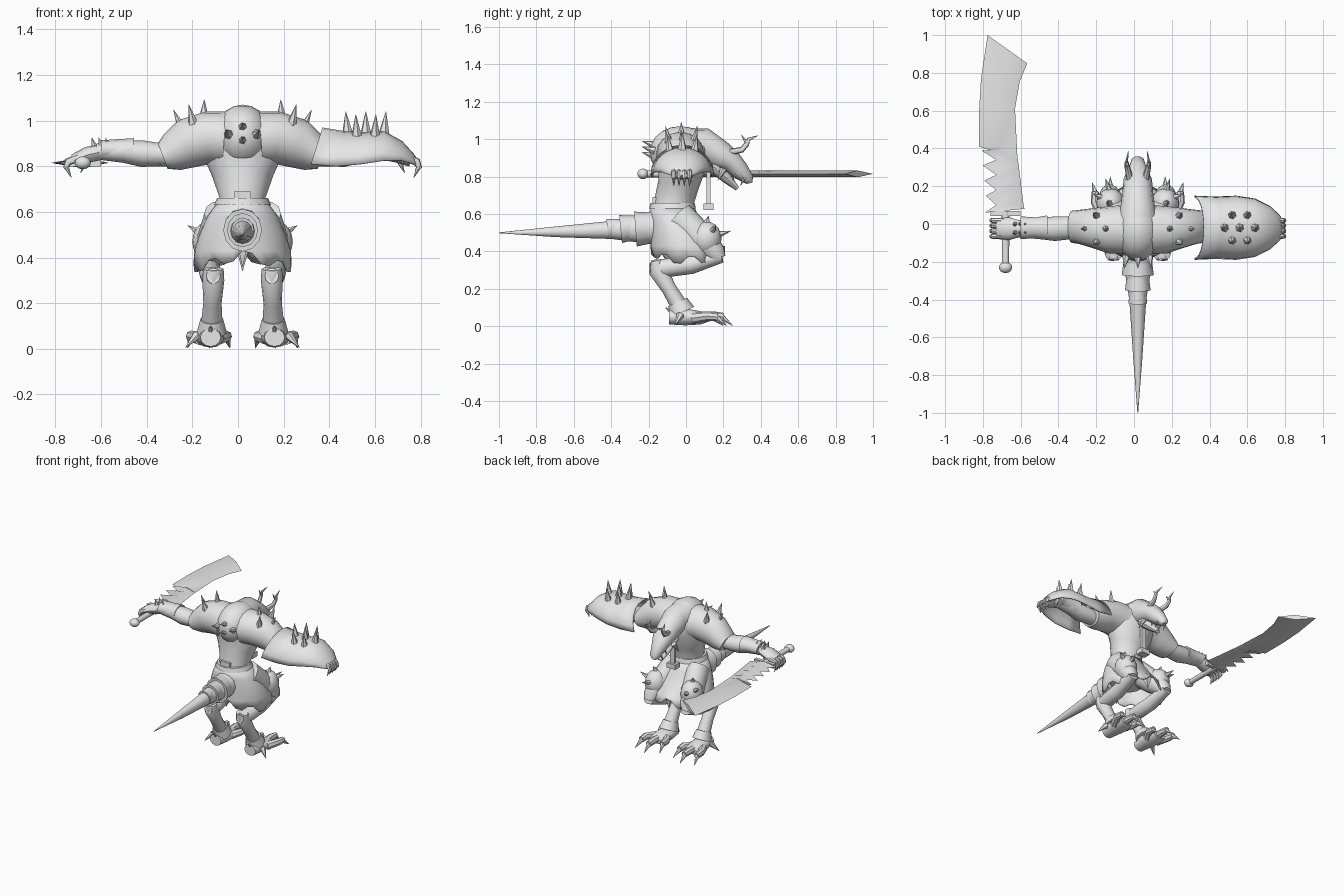
import bpy, bmesh
from math import sin, cos, pi, radians
from mathutils import Vector

old = bpy.data.objects.get("Cube")
if old:
    bpy.data.objects.remove(old, do_unlink=True)

grey = bpy.data.materials.new("plain grey")
grey.use_nodes = True
grey.diffuse_color = (0.8, 0.8, 0.8, 1)
grey.node_tree.nodes["Principled BSDF"].inputs["Base Color"].default_value = grey.diffuse_color

MID = 0.02  # the body's own centre line
X, Y = Vector((1, 0, 0)), Vector((0, 1, 0))


def loft(bm, rings, cyclic=True, caps=True):
    """Skin a list of equal-length point rings."""
    rows = [[bm.verts.new(p) for p in ring] for ring in rings]
    count = len(rows[0])
    for low, high in zip(rows, rows[1:]):
        for i in range(count if cyclic else count - 1):
            j = (i + 1) % count
            bm.faces.new((low[i], low[j], high[j], high[i]))
    if caps:
        bm.faces.new(rows[0][::-1])
        bm.faces.new(rows[-1])


def tube(bm, points, ref=X, sides=12):
    """Elliptical tube; each point is x, y, z, half size along ref, half size across."""
    centres = [Vector(p[:3]) for p in points]
    rings = []
    for i, (c, p) in enumerate(zip(centres, points)):
        along = (centres[min(i + 1, len(points) - 1)] - centres[max(i - 1, 0)]).normalized()
        side = (ref - along * ref.dot(along)).normalized()
        up = along.cross(side)
        rings.append([c + side * p[3] * cos(a) + up * p[4] * sin(a)
                      for a in (2 * pi * k / sides for k in range(sides))])
    loft(bm, rings)


def spike(bm, base, tip, radius, sides=6):
    axis = Vector(tip) - Vector(base)
    tube(bm, [(*base, radius, radius), (*tip, 0.001, 0.001)], axis.orthogonal(), sides)


def ball(bm, centre, size):
    made = bmesh.ops.create_uvsphere(bm, u_segments=16, v_segments=10, radius=1)["verts"]
    bmesh.ops.scale(bm, vec=size, verts=made)
    bmesh.ops.translate(bm, vec=centre, verts=made)


def box(bm, centre, size):
    made = bmesh.ops.create_cube(bm, size=1)["verts"]
    bmesh.ops.scale(bm, vec=size, verts=made)
    bmesh.ops.translate(bm, vec=centre, verts=made)


def finish(name, bm, thickness=0):
    bmesh.ops.recalc_face_normals(bm, faces=bm.faces)
    mesh = bpy.data.meshes.new(name)
    bm.to_mesh(mesh)
    bm.free()
    mesh.materials.append(grey)
    ob = bpy.data.objects.new(name, mesh)
    bpy.context.collection.objects.link(ob)
    bpy.ops.object.select_all(action="DESELECT")
    ob.select_set(True)
    bpy.context.view_layer.objects.active = ob
    bpy.ops.object.shade_smooth_by_angle(angle=radians(40))
    if thickness:
        ob.modifiers.new("thickness", "SOLIDIFY").thickness = thickness
    return ob


def tube_part(name, points, ref=X, sides=12):
    bm = bmesh.new()
    tube(bm, points, ref, sides)
    return finish(name, bm)


def middle(points):
    return [(MID, *p) for p in points]


# Torso and tail
tube_part("torso", middle([(-.05, .48, .13, .1), (-.07, .58, .12, .11), (-.065, .66, .1, .105),
                           (-.04, .76, .135, .11), (-.02, .86, .18, .13),
                           (-.02, .96, .18, .14), (-.01, 1.03, .09, .09)]), sides=16)
tube_part("tail", middle([(-.12, .53, .09, .1), (-.4, .515, .045, .048),
                          (-.7, .505, .025, .028), (-1, .5, .002, .002)]))
for i, (start, end, r) in enumerate([(-.14, -.27, .085), (-.25, -.35, .068), (-.33, -.42, .05)]):
    tube_part(f"tail_ring_{i}", middle([(start, .53, r * .8, r * .9), (end, .52, r, r * 1.1)]))

# Back shell with its spikes, belt buckle and hanging strap
bm = bmesh.new()
ball(bm, (MID, -.03, .93), (.125, .165, .14))
finish("back_shell", bm)
bm = bmesh.new()
for dx, z in ((-.06, .94), (.06, .94), (0, .97), (0, .91)):
    spike(bm, (MID + dx, -.17, z), (MID + dx * 1.2, -.235, z + .02), .022)
finish("back_spikes", bm)
bm = bmesh.new()
box(bm, (MID, -.17, .66), (.07, .02, .065))
finish("back_buckle", bm)
bm = bmesh.new()
box(bm, (MID, .12, .74), (.035, .02, .2))
box(bm, (MID, .12, .64), (.07, .055, .035))
finish("hanging_strap", bm)

# Head, jaw, horns and teeth
tube_part("head", middle([(-.04, .96, .12, .1), (.1, .965, .09, .095), (.18, .915, .08, .08),
                          (.24, .885, .075, .06), (.29, .83, .05, .05), (.335, .785, .035, .03),
                          (.34, .765, .015, .015)]))
tube_part("jaw", middle([(.14, .86, .06, .035), (.22, .79, .045, .028), (.275, .735, .018, .012)]))
bm = bmesh.new()
for s in (-1, 1):
    for y, z in ((.25, .8), (.29, .77)):
        spike(bm, (MID + s * .035, y + .02, z + .02), (MID + s * .035, y, z - .02), .009)
    spike(bm, (MID + s * .06, .2, .84), (MID + s * .08, .17, .78), .02)
finish("teeth", bm)

# Skirt: flared cloth with a ragged hem
N = 32
rings = []
for z, cy, rx, ry in ((.65, -.075, .105, .115), (.58, -.06, .155, .13), (.5, -.03, .19, .16),
                      (.43, 0, .212, .19), (0, .01, .215, .2)):
    ring = []
    for k in range(N):
        a = 2 * pi * k / N
        hem = .41 - .06 * abs(cos(a)) + (.02 if k % 4 < 2 else -.015)
        ring.append((MID + rx * cos(a), cy + ry * sin(a), z or hem))
    rings.append(ring)
bm = bmesh.new()
loft(bm, rings, caps=False)
finish("skirt", bm, .008)
tube_part("belt", middle([(-.072, .63, .125, .125), (-.072, .66, .112, .118)]), sides=20)
bm = bmesh.new()
spike(bm, (MID, .16, .43), (MID, .17, .34), .035, 4)
spike(bm, (MID, -.16, .45), (MID, -.16, .36), .03, 4)
finish("loincloth_points", bm)

for s, label in ((-1, "right"), (1, "left")):
    def out(points):
        """Move points from the centre line's offset to this side of the body."""
        return [(MID + s * p[0], *p[1:]) for p in points]

    # Leg with a backward hock
    tube_part(label + "_thigh", out([(.09, -.04, .58, .08, .09), (.13, .08, .47, .075, .08),
                                     (.15, .16, .39, .055, .055), (.15, .175, .36, .04, .04)]))
    tube_part(label + "_calf", out([(.15, .19, .375, .04, .035), (.14, .03, .33, .05, .05),
                                    (.13, -.12, .31, .05, .05), (.128, -.19, .32, .03, .035)]))
    tube_part(label + "_shin", out([(.128, -.165, .35, .045, .03), (.128, -.15, .3, .048, .05),
                                    (.132, -.09, .2, .04, .04), (.135, -.03, .1, .048, .045)]))
    tube_part(label + "_ankle_cuff", out([(.135, -.045, .13, .05, .055), (.135, -.02, .075, .065, .07)]))
    tube_part(label + "_foot", out([(.14, -.09, .05, .045, .04), (.14, 0, .05, .06, .045),
                                    (.145, .08, .045, .065, .035), (.145, .12, .045, .05, .02)]))
    bm = bmesh.new()
    for spread, reach in ((-.075, .15), (0, .2), (.08, .17)):
        x = .145 + spread
        tube(bm, out([(.145 + spread * .5, .04, .045, .03, .03), (x, reach - .05, .055, .025, .025),
                      (x, reach, .05, .02, .022)]), sides=8)
        spike(bm, *[p for p in out([(x, reach - .01, .05), (x + spread * .2, reach + .05, .003)])], .018)
    spike(bm, *out([(.14, -.06, .07), (.14, -.11, .1)]), .025)
    spike(bm, *out([(.2, -.03, .06), (.25, -.06, .005)]), .022)
    finish(label + "_toes", bm)

    # Hip guard on the skirt front
    bm = bmesh.new()
    ball(bm, (MID + s * .145, .11, .47), (.075, .08, .09))
    for base, tip in (((.19, .14, .51), (.24, .16, .54)), ((.15, .17, .49), (.17, .24, .51)),
                      ((.15, .11, .55), (.16, .12, .59))):
        spike(bm, *out([base, tip]), .02)
    finish(label + "_hip_guard", bm)

    # Shoulder guard with spikes
    tube_part(label + "_shoulder_guard",
              out([(.08, -.03, .92, .13, .12), (.15, -.03, .925, .125, .115),
                   (.24, -.02, .9, .105, .11), (.31, -.015, .86, .09, .085),
                   (.35, -.015, .845, .085, .06)]), Y, 16)
    bm = bmesh.new()
    for dx, dy in ((-.045, 0), (.045, 0), (0, .065), (0, -.065)):
        spike(bm, *out([(.215 + dx, -.025 + dy, .98 - dx * .6), (.235 + dx * 1.5, -.025 + dy * 1.3, 1.07 - dx * .5)]), .024)
    finish(label + "_shoulder_spikes", bm)

    # Arm, bracer and hand
    tube_part(label + "_arm", out([(.25, -.02, .85, .065, .06), (.35, -.02, .85, .06, .05),
                                   (.44, -.025, .855, .065, .058), (.52, -.025, .865, .055, .05),
                                   (.64, -.025, .865, .045, .035)]), Y)
    tube_part(label + "_bracer", out([(.48, -.02, .868, .065, .055), (.54, -.02, .872, .055, .047),
                                      (.62, -.02, .872, .06, .042)]), Y)
    tube_part(label + "_hand", out([(.61, -.025, .865, .04, .035), (.68, -.025, .85, .06, .035),
                                    (.74, -.025, .825, .055, .028)]), Y)
    bm = bmesh.new()
    for k in range(4):
        y = -.065 + .028 * k
        tube(bm, out([(.71, y, .84, .014, .018), (.765, y, .82, .014, .017),
                      (.775, y, .79, .012, .012)]), Y, 8)
        spike(bm, *out([(.773, y, .8), (.75, y, .75)]), .013)
    spike(bm, *out([(.68, .02, .84), (.71, .03, .77)]), .018)
    finish(label + "_fingers", bm)
    if s < 0:
        bm = bmesh.new()
        for dx in (-.03, 0, .03):
            for y in (-.045, 0):
                spike(bm, *out([(.62 + dx, y, .89), (.63 + dx, y, .925)]), .013)
        finish("knuckle_studs", bm)

    # Horn with a short back prong
    bm = bmesh.new()
    tube(bm, out([(.04, .23, .93, .018, .018), (.055, .3, .945, .015, .016), (.06, .325, .975, .01, .014),
                  (.058, .335, 1.0, .007, .01), (.05, .385, 1.02, .001, .001)]), sides=8)
    spike(bm, *out([(.059, .325, .98), (.055, .295, 1.025)]), .012)
    finish(label + "_horn", bm)

# Arched arm shield over the left arm
rings = []
for x, half, top, edge, dip in ((.32, .17, .97, .81, .05), (.43, .165, .955, .8, .03),
                                (.54, .17, .95, .81, .01), (.64, .155, .955, .825, 0),
                                (.72, .115, .91, .825, 0), (.77, .07, .855, .81, 0), (.8, .025, .81, .795, 0)):
    rings.append([(x + dip * cos(a), -.02 + half * sin(a), edge + (top - edge) * cos(a))
                  for a in (pi * (k / 12 - .5) for k in range(13))])
bm = bmesh.new()
loft(bm, rings, cyclic=False, caps=False)
finish("arm_shield", bm, .01)
bm = bmesh.new()
spots = [(0, 0)] + [(.08 * cos(k * pi / 3), .075 * sin(k * pi / 3)) for k in range(6)]
for dx, dy in spots:
    spike(bm, (.56 + dx, -.02 + dy, .945 - abs(dy) * .25), (.56 + dx * 1.1, -.02 + dy * 1.2, 1.04 - abs(dy) * .2), .024)
finish("shield_spikes", bm)

# Sword: grip, pommel and a curved blade with a notched back edge
GRIP, LEVEL = -.68, .815
tube_part("sword_grip", [(GRIP, -.24, LEVEL, .018, .018), (GRIP, .07, LEVEL, .022, .02)])
bm = bmesh.new()
ball(bm, (GRIP, -.23, LEVEL), (.035, .03, .028))
box(bm, (GRIP, .055, LEVEL), (.16, .025, .03))
finish("sword_pommel_and_guard", bm)
outline = [(-.79, .06, -.58, .08)]
for k in range(4):
    y = .1 + .08 * k
    outline += [(-.73, y, -.585 - .01 * k, y), (-.785 - .008 * k, y + .05, -.59 - .01 * k, y + .05)]
outline += [(-.76, .39, -.62, .39), (-.82, .41, -.62, .41), (-.82, .6, -.63, .61),
            (-.81, .77, -.605, .755), (-.775, 1, -.565, .85)]
rings = []
for xl, yl, xr, yr in outline:
    a, b = Vector((xl, yl, LEVEL)), Vector((xr, yr, LEVEL))
    ridge = a.lerp(b, .55)
    lift = Vector((0, 0, .018))
    rings.append([a, ridge + lift, b, ridge - lift])
bm = bmesh.new()
loft(bm, rings)
finish("sword_blade", bm)
